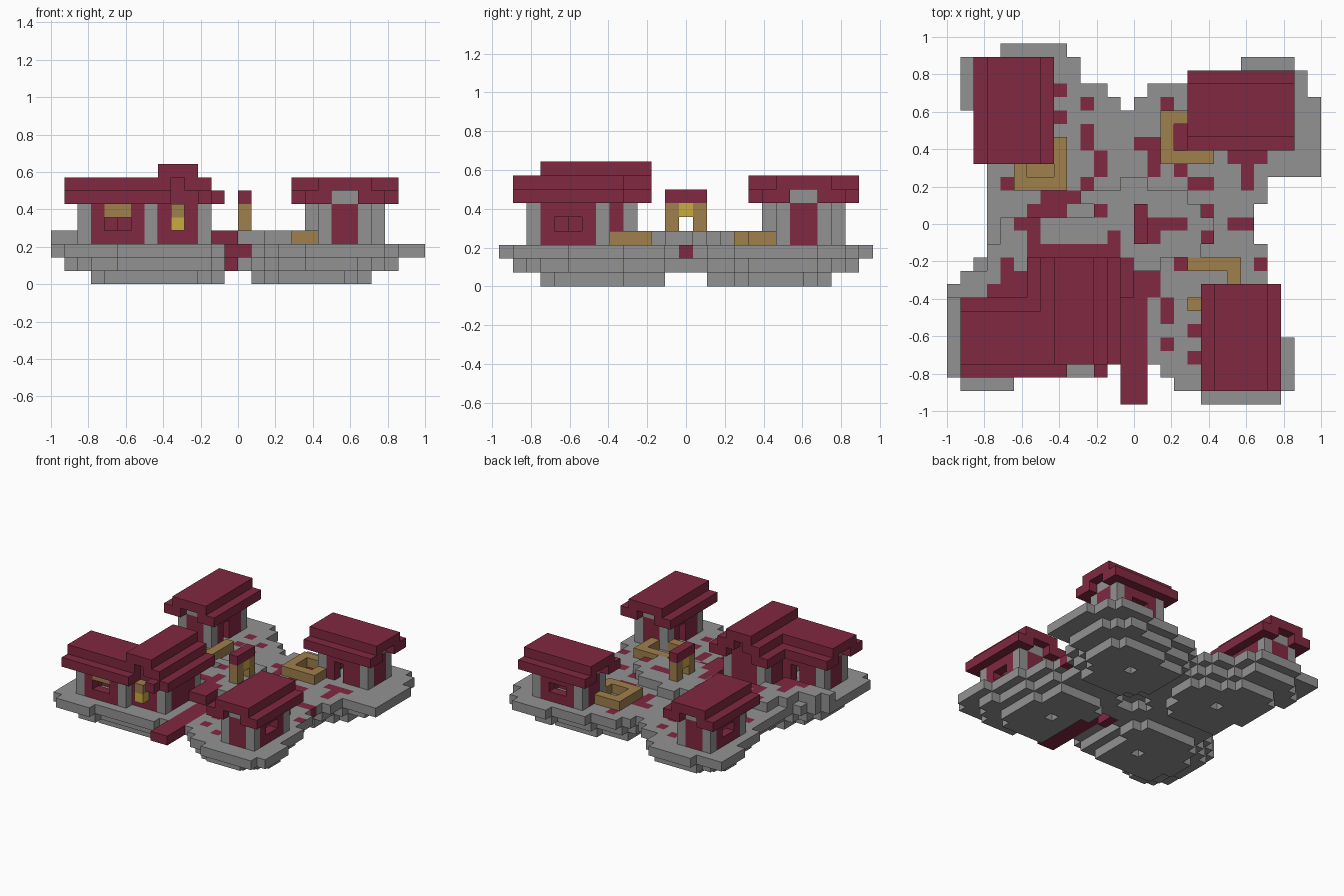
import bpy
import bmesh
from mathutils import Vector

cube = bpy.data.objects.get("Cube")
if cube:
    bpy.data.objects.remove(cube, do_unlink=True)

UNIT = 1 / 14                       # block size
ORIGIN = Vector((-1, -27 / 28, 0))  # corner of the block grid


def material(name, colour):
    mat = bpy.data.materials.new(name)
    mat.use_nodes = True
    mat.diffuse_color = (*colour, 1)
    bsdf = mat.node_tree.nodes["Principled BSDF"]
    bsdf.inputs["Base Color"].default_value = (*colour, 1)
    return mat


STONE, RED, WOOD, GLOW = range(4)
MATERIALS = [
    material("grey stone", (0.29, 0.29, 0.29)),
    material("dark red", (0.22, 0.022, 0.052)),
    material("brown wood", (0.35, 0.215, 0.075)),
    material("yellow lamp", (0.6, 0.4, 0.05)),
]


def fill(blocks, x, y, z, colour):
    """Fill half-open ranges of the grid with one colour."""
    for i in range(*x):
        for j in range(*y):
            for k in range(*z):
                blocks[i, j, k] = colour


def build(name, blocks, tops={}):
    """Mesh the exposed faces; tops recolours upper faces of some blocks."""
    bm = bmesh.new()
    verts = {}

    def vert(p):
        key = tuple(p)
        if key not in verts:
            verts[key] = bm.verts.new(ORIGIN + Vector(p) * UNIT)
        return verts[key]

    for cell, colour in blocks.items():
        for axis in range(3):
            for side in (0, 1):
                near = list(cell)
                near[axis] += 2 * side - 1
                if tuple(near) in blocks:
                    continue
                corners = []
                for a, b in ((0, 0), (1, 0), (1, 1), (0, 1)):
                    p = list(cell)
                    p[axis] += side
                    p[(axis + 1) % 3] += a
                    p[(axis + 2) % 3] += b
                    corners.append(vert(p))
                if not side:
                    corners.reverse()
                upper = axis == 2 and side
                face = bm.faces.new(corners)
                face.material_index = tops.get(cell[:2], colour) if upper else colour
    mesh = bpy.data.meshes.new(name)
    bm.to_mesh(mesh)
    bm.free()
    for mat in MATERIALS:
        mesh.materials.append(mat)
    bpy.context.collection.objects.link(bpy.data.objects.new(name, mesh))


# Island: plateau slab, as x range and y range
ground = {}
for x0, x1, y0, y1 in [
    (19, 25, 0, 1), (1, 5, 1, 2), (17, 26, 1, 2), (0, 12, 2, 3), (16, 26, 2, 3),
    (0, 13, 3, 9), (15, 26, 3, 5), (15, 25, 5, 9),
    (1, 24, 9, 10), (2, 24, 10, 11), (3, 24, 11, 12),
    (3, 23, 12, 15), (3, 24, 15, 17), (3, 28, 17, 18), (2, 28, 18, 22),
    (1, 13, 22, 23), (14, 28, 22, 23), (1, 12, 23, 24), (15, 27, 23, 24),
    (1, 10, 24, 26), (18, 27, 24, 25), (22, 26, 25, 26), (4, 9, 26, 27),
]:
    fill(ground, (x0, x1), (y0, y1), (2, 3), STONE)


def lobes(cells, radius):
    """Inset cells by one block and keep those near a lobe centre."""
    return {
        (i, j) for i, j in cells
        if {(i + 1, j), (i - 1, j), (i, j + 1), (i, j - 1)} <= cells
        and any((i + 0.5 - cx) ** 2 + (j + 0.5 - cy) ** 2 < radius ** 2
                for cx in (8, 19.5) for cy in (7.5, 19.5))
    }


# Four rounded lobes stepping in below the slab, each with a small pit
middle = lobes({cell[:2] for cell in ground}, 7)
bottom = lobes(middle, 4.9) - {(i, j) for i in (8, 19) for j in (7, 19)}
for level, cells in enumerate((bottom, middle)):
    for i, j in cells:
        ground[i, j, level] = STONE

# Raised middle terrace and the stepped ledge on the right side
for row, x0, x1 in [
    (8, 0, 6), (9, 1, 6), (10, 3, 7), (11, 3, 19), (12, 4, 20), (13, 4, 20),
    (14, 11, 19), (15, 10, 18), (16, 13, 15), (10, 13, 16),
]:
    fill(ground, (x0, x1), (row, row + 1), (3, 4), STONE)

# Red bridge and the red doorstep on the left edge
fill(ground, (13, 15), (0, 9), (2, 3), RED)
fill(ground, (13, 14), (8, 10), (1, 2), RED)
fill(ground, (12, 14), (8, 11), (3, 4), RED)
fill(ground, (21, 23), (13, 14), (2, 3), RED)

# Red paving on the top faces: start x, start y, run along x
paving = [
    (8, 23, 1), (10, 22, 1), (8, 21, 1), (10, 20, 1), (10, 19, 1), (11, 18, 1),
    (11, 17, 1), (10, 16, 1), (16, 22, 1), (16, 20, 2), (17, 19, 1), (14, 19, 2),
    (15, 18, 1), (15, 17, 1), (18, 16, 2), (17, 17, 1), (21, 18, 3), (22, 17, 1),
    (22, 16, 1), (19, 14, 1), (15, 13, 3), (15, 12, 1), (19, 12, 1),
    (17, 10, 1), (23, 10, 1), (16, 7, 1), (16, 6, 1), (18, 5, 1), (16, 4, 1),
    (18, 3, 1), (14, 9, 2), (15, 8, 1), (7, 15, 3), (6, 14, 3), (5, 13, 2),
    (11, 14, 1), (6, 12, 1), (6, 11, 7), (4, 10, 1), (4, 9, 2), (3, 8, 3),
    (12, 12, 1), (4, 16, 1),
]
tops = {(i, y): RED for x, y, run in paving for i in range(x, x + run)}
tops.update({(i, j): WOOD for i in (6, 7) for j in (17, 18)})
build("island", ground, tops)


def house(blocks, cx, cy, along_x, outer):
    """Hollow cabin: window in the outer long wall, door in the inner one."""
    def put(u, v, z, colour):
        fill(blocks, *((v, u) if along_x else (u, v)), z, colour)

    def span(c, a, b):
        return (c + a, c + b)

    cu, cv = (cy, cx) if along_x else (cx, cy)
    for end in (-3, 2):              # end walls and gables
        put(span(cu, -2, 2), span(cv, end, end + 1), (3, 6), RED)
        put(span(cu, -1, 1), span(cv, end, end + 1), (6, 7), STONE)
        for side in (-2, 1):         # corner posts
            put(span(cu, side, side + 1), span(cv, end, end + 1), (3, 6), STONE)
    door = 0 if cv < 14 else -1      # doors sit towards the middle
    for side in (-2, 1):             # long walls
        wall = span(cu, side, side + 1)
        for v in range(-2, 2):
            here = span(cv, v, v + 1)
            put(wall, here, (5, 6), RED)
            if side == outer:
                put(wall, here, (3, 4), RED)
            if v != door and (side != outer or v in (-2, 1)):
                put(wall, here, (3, 5), RED)
    for side in (-3, 1):             # eaves
        put(span(cu, side, side + 2), span(cv, -4, 4), (6, 7), RED)
    put(span(cu, -2, 2), span(cv, -4, 4), (7, 8), RED)


for name, cx, cy, along_x, outer in [
    ("back_right_house", 5, 22, False, -2),
    ("back_left_house", 22, 22, True, 1),
    ("front_left_house", 22, 5, False, 1),
]:
    blocks = {}
    house(blocks, cx, cy, along_x, outer)
    build(name, blocks)

# Large house: a cabin wing joined to a taller wing
hall = {}
house(hall, 5, 5, True, -2)
fill(hall, (4, 6), (3, 4), (5, 6), WOOD)
for y in (4, 9):
    fill(hall, (7, 12), (y, y + 1), (3, 6), RED)
    fill(hall, (8, 11), (y, y + 1), (6, 8), RED)
for x in (7, 11):
    fill(hall, (x, x + 1), (5, 9), (3, 6), RED)
    for y in (4, 9):
        fill(hall, (x, x + 1), (y, y + 1), (3, 6), STONE)
for x in (6, 11):
    fill(hall, (x, x + 2), (3, 11), (6, 7), RED)
for x in (7, 10):
    fill(hall, (x, x + 2), (3, 11), (7, 8), RED)
fill(hall, (8, 11), (3, 11), (8, 9), RED)
fill(hall, (11, 12), (2, 3), (6, 7), RED)
# Lamp hanging on the front wall
fill(hall, (9, 10), (3, 4), (4, 5), GLOW)
fill(hall, (9, 10), (3, 4), (5, 6), WOOD)
build("front_right_house", hall)

# Lantern arch in the middle
arch = {}
for y in (12, 14):
    fill(arch, (14, 15), (y, y + 1), (4, 6), WOOD)
fill(arch, (14, 15), (13, 14), (5, 6), GLOW)
fill(arch, (14, 15), (12, 15), (6, 7), RED)
build("lantern_arch", arch)

# Wooden counters beside the houses: x range and y range
for name, parts in {
    "back_right_counter": [(5, 9, 16, 17), (8, 9, 17, 20), (5, 6, 17, 18)],
    "back_left_counter": [(16, 19, 21, 22), (16, 17, 18, 21), (17, 20, 18, 19), (19, 20, 19, 20)],
    "front_left_counter": [(18, 22, 10, 11), (21, 22, 8, 10), (18, 20, 7, 8)],
}.items():
    blocks = {}
    for x0, x1, y0, y1 in parts:
        fill(blocks, (x0, x1), (y0, y1), (3, 4), WOOD)
    build(name, blocks)
